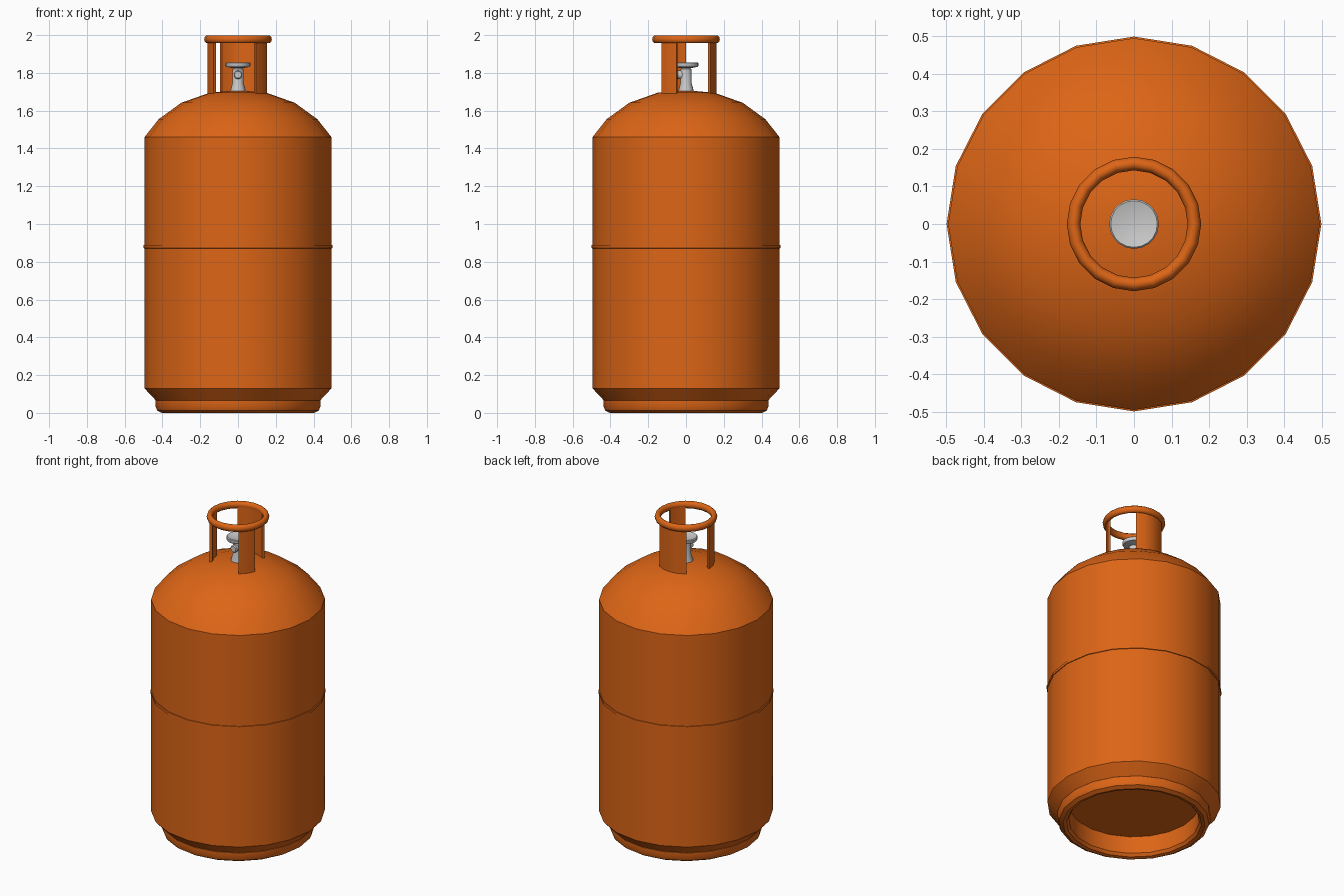
import bpy, bmesh, math
from mathutils import Matrix

if "Cube" in bpy.data.objects:
    bpy.data.objects.remove(bpy.data.objects["Cube"])

orange = bpy.data.materials.new("orange_paint")
orange.diffuse_color = (0.72, 0.13, 0.008, 1)
orange.use_nodes = True
orange.node_tree.nodes["Principled BSDF"].inputs["Base Color"].default_value = orange.diffuse_color


def finish(bm, name, mat=None, angle=35):
    bmesh.ops.remove_doubles(bm, verts=bm.verts, dist=1e-5)
    bmesh.ops.recalc_face_normals(bm, faces=bm.faces)
    me = bpy.data.meshes.new(name)
    bm.to_mesh(me)
    bm.free()
    ob = bpy.data.objects.new(name, me)
    bpy.context.collection.objects.link(ob)
    if mat:
        me.materials.append(mat)
    bpy.ops.object.select_all(action='DESELECT')
    bpy.context.view_layer.objects.active = ob
    ob.select_set(True)
    bpy.ops.object.shade_smooth_by_angle(angle=math.radians(angle))
    return ob


def lathe(name, profile, mat=None, sides=20, closed=False, start=0, sweep=360,
          matrix=None, angle=35):
    """Turn an (r, z) profile about z; a partial sweep gets end caps."""
    bm = bmesh.new()
    full = sweep == 360
    n = sides if full else sides + 1
    rings = []
    for i in range(n):
        a = math.radians(start + sweep * i / sides)
        rings.append([bm.verts.new((r * math.cos(a), r * math.sin(a), z)) for r, z in profile])
    count = len(profile)
    for i in range(sides):
        a, b = rings[i], rings[(i + 1) % n]
        for j in range(count if closed else count - 1):
            k = (j + 1) % count
            if profile[j][0] == 0:
                # pole: merge both ends into a triangle
                bm.faces.new((a[j], b[k], a[k]))
            elif profile[k][0] == 0:
                bm.faces.new((a[j], b[j], a[k]))
            else:
                bm.faces.new((a[j], b[j], b[k], a[k]))
    if not full:
        bm.faces.new(rings[0])
        bm.faces.new(rings[-1])
    if matrix:
        bm.transform(matrix)
    return finish(bm, name, mat, angle)


# Tank body: domed top, straight wall, tapered lower shoulder and recessed floor
lathe("tank_body", [(0, 1.708), (0.15, 1.695), (0.30, 1.642), (0.42, 1.555), (0.495, 1.46),
                    (0.495, 0.13), (0.435, 0.066), (0.38, 0.066), (0.38, 0.13), (0, 0.13)], orange)

# Weld seam around the middle
lathe("weld_seam", [(0.49, 0.87), (0.499, 0.872), (0.499, 0.888), (0.49, 0.89)],
      orange, closed=True)

# Hollow foot ring with rolled lower edge
lathe("foot_ring", [(0.425, 0.075), (0.437, 0.065), (0.437, 0.035), (0.428, 0.013), (0.405, 0.0),
                    (0.385, 0.005), (0.372, 0.022), (0.372, 0.13), (0.40, 0.13), (0.425, 0.1)],
      orange, closed=True)

# Round carrying ring on top
lathe("handle_ring", [(0.161 + 0.018 * math.cos(math.tau * i / 10),
                       1.978 + 0.022 * math.sin(math.tau * i / 10)) for i in range(10)],
      orange, closed=True, angle=50)

# Curved plates holding the ring: one wide at the back, two narrow ones
plate = [(0.145, 1.69), (0.161, 1.69), (0.161, 1.975), (0.145, 1.975)]
for name, start, sides in (("back_guard_plate", 54, 4),
                           ("right_guard_plate", -54, 2),
                           ("left_guard_plate", 180, 2)):
    lathe(name, plate, orange, sides=sides, closed=True, start=start, sweep=18 * sides)

# Valve stem with flared foot
lathe("valve_stem", [(0, 1.69), (0.042, 1.69), (0.04, 1.71), (0.03, 1.745), (0.03, 1.82),
                     (0.022, 1.825), (0.022, 1.84), (0, 1.84)], sides=16)

# Valve hand wheel, slightly dished
lathe("valve_wheel", [(0, 1.826), (0.03, 1.826), (0.062, 1.832), (0.066, 1.838), (0.066, 1.852),
                      (0.062, 1.856), (0.03, 1.848), (0, 1.848)], sides=20)

# Gas outlet facing the front
lathe("valve_outlet", [(0, 0), (0.023, 0), (0.023, 0.042), (0.018, 0.048), (0, 0.048)], sides=12,
      matrix=Matrix.Translation((0, 0, 1.79)) @ Matrix.Rotation(math.radians(90), 4, 'X'))
